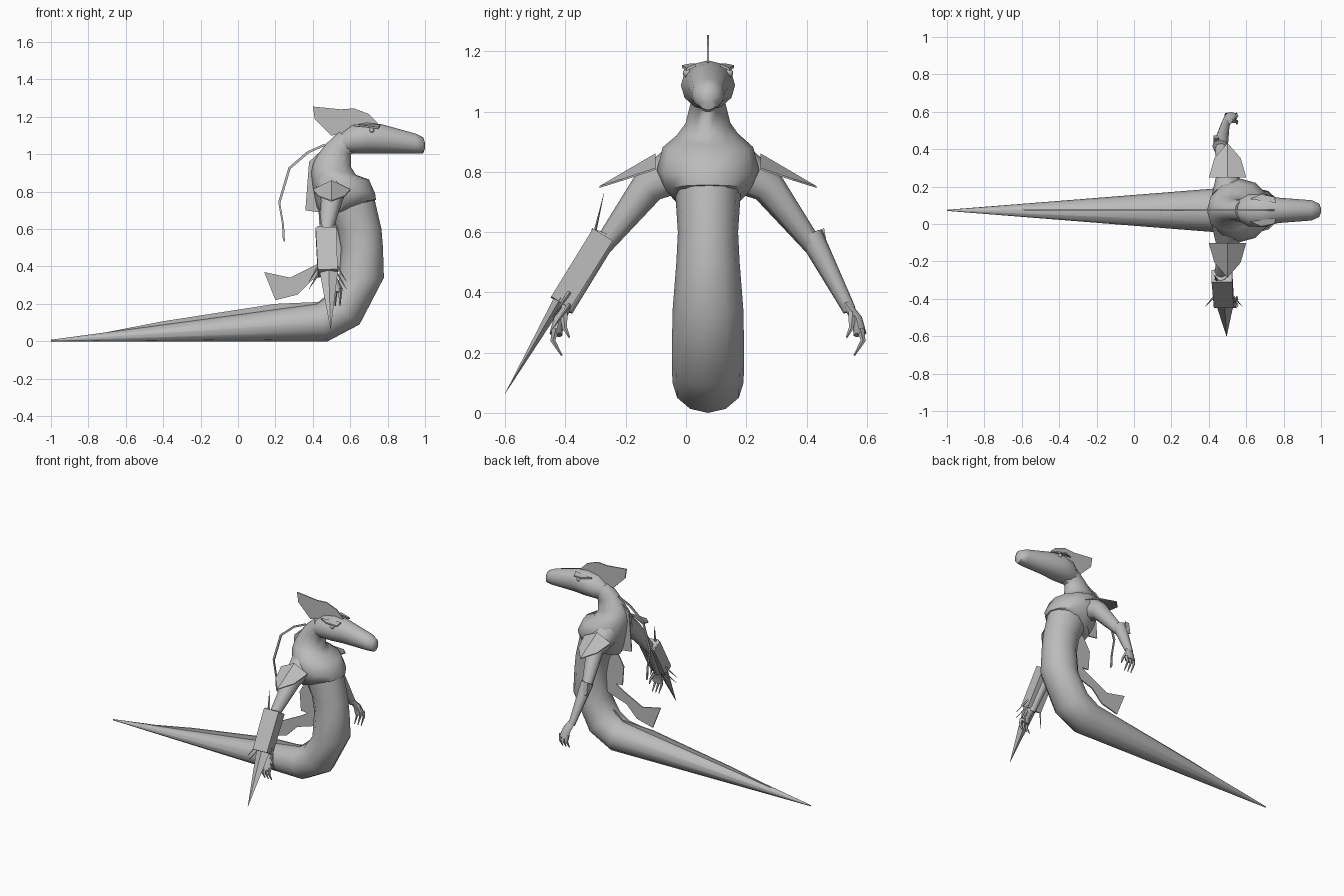
import bpy, bmesh, math
from mathutils import Vector

old = bpy.data.objects.get("Cube")
if old:
    bpy.data.objects.remove(old, do_unlink=True)

MID = .073  # y of the symmetry plane
SHADE = (.5, .5, .5, 1)

grey = bpy.data.materials.new("plain grey")
grey.use_nodes = True
grey.diffuse_color = SHADE
grey.node_tree.nodes["Principled BSDF"].inputs["Base Color"].default_value = SHADE


def finish(name, bm, smooth):
    """Turn a bmesh into a named grey object, smooth shaded if asked."""
    bmesh.ops.recalc_face_normals(bm, faces=bm.faces)
    mesh = bpy.data.meshes.new(name)
    bm.to_mesh(mesh)
    bm.free()
    mesh.materials.append(grey)
    part = bpy.data.objects.new(name, mesh)
    bpy.context.collection.objects.link(part)
    if smooth:
        bpy.ops.object.select_all(action='DESELECT')
        part.select_set(True)
        bpy.context.view_layer.objects.active = part
        bpy.ops.object.shade_smooth_by_angle(angle=math.radians(50))


def ellipse(centre, first, second, sides, turn=0):
    """Ring of points around a centre, spanned by two half axes."""
    angles = [math.tau * (k + turn) / sides for k in range(sides)]
    return [centre + first * math.cos(a) + second * math.sin(a) for a in angles]


def loft(name, rings, smooth=True):
    """Skin a list of equal rings and cap both ends."""
    bm = bmesh.new()
    rows = [[bm.verts.new(point) for point in ring] for ring in rings]
    for low, high in zip(rows, rows[1:]):
        for i in range(len(low)):
            bm.faces.new((low[i - 1], low[i], high[i], high[i - 1]))
    bm.faces.new(rows[0])
    bm.faces.new(rows[-1])
    finish(name, bm, smooth)


def trunk(name, sections):
    """Each section: back point, front point, half width across the midline."""
    rings = []
    for (back_x, back_z), (front_x, front_z), width in sections:
        back = Vector((back_x, MID, back_z))
        front = Vector((front_x, MID, front_z))
        rings.append(ellipse((back + front) / 2, (front - back) / 2, Vector((0, width, 0)), 12))
    loft(name, rings)


def limb(name, points, start, end, flat=1, sides=8, turn=0, smooth=True):
    """Tube through points, its radius changing evenly from start to end."""
    points = [Vector(p) for p in points]
    last = len(points) - 1
    rings = []
    for i, point in enumerate(points):
        way = (points[min(i + 1, last)] - points[max(i - 1, 0)]).normalized()
        across = way.cross(Vector((1, 0, 0))).normalized()
        radius = start + (end - start) * i / last
        rings.append(ellipse(point, across.cross(way) * radius, across * radius * flat, sides, turn))
    loft(name, rings, smooth)


def plate(name, points, shift):
    """Thin flat sheet: a polygon extruded by a small shift."""
    bm = bmesh.new()
    shift = Vector(shift)
    face = bm.faces.new([bm.verts.new(Vector(p) - shift / 2) for p in points])
    grown = bmesh.ops.extrude_face_region(bm, geom=[face], use_keep_orig=True)["geom"]
    moved = [item for item in grown if isinstance(item, bmesh.types.BMVert)]
    bmesh.ops.translate(bm, vec=shift, verts=moved)
    finish(name, bm, False)


def fin(name, outline):
    """Upright sheet on the midline, drawn as x and z."""
    plate(name, [(x, MID, z) for x, z in outline], (0, .008, 0))


# Straight tapering tail that bends up into the torso
trunk("tail_and_torso", [
    ((-1, .008), (-1, 0), .003),
    ((.42, .2), (.48, 0), .118),
    ((.48, .24), (.65, .09), .12),
    ((.54, .33), (.78, .34), .118),
    ((.55, .5), (.775, .5), .105),
    ((.53, .6), (.767, .6), .1),
    ((.46, .74), (.73, .76), .11),
])

# Chest shell, shoulders and neck
trunk("chest_and_neck", [
    ((.45, .66), (.66, .73), .1),
    ((.42, .72), (.738, .757), .14),
    ((.4, .82), (.733, .79), .17),
    ((.39, .9), (.7, .865), .15),
    ((.4, .95), (.63, .89), .105),
    ((.42, .99), (.605, .93), .075),
    ((.47, 1.055), (.605, 1), .058),
    ((.54, 1.12), (.66, 1.02), .06),
])

# Head with a long snout and a level jaw: x, crown height, half width
JAW = 1.005
skull = ((.55, 1.11, .05), (.61, 1.155, .085), (.69, 1.17, .09), (.77, 1.16, .068),
         (.95, 1.11, .054), (.99, 1.09, .036))
trunk("head", [((x, top), (x, JAW), width) for x, top, width in skull]
      + [((1, 1.06), (1, 1.03), .01)])

# Crest, back fins and tail fin on the midline
fin("head_crest", [(.4, 1.255), (.55, 1.24), (.62, 1.245), (.7, 1.215), (.75, 1.165),
                   (.6, 1.12), (.5, 1.1), (.41, 1.19)])
fin("upper_back_fin", [(.49, 1.06), (.38, .96), (.36, .7), (.43, .69), (.5, .8)])
fin("middle_back_fin", [(.5, .72), (.42, .58), (.43, .45), (.57, .44), (.58, .6)])
fin("lower_back_flap", [(.57, .5), (.42, .41), (.28, .34), (.14, .37), (.2, .22),
                        (.32, .25), (.4, .33), (.56, .38)])
fin("tail_fin", [(-.85, .02), (-.4, .107), (.2, .2), (.43, .21), (.5, .27), (.5, .18)])

# Strand trailing from the nape: a path doubled back on itself
strand = [(.46, 1.055), (.37, 1.015), (.27, .93), (.215, .745), (.235, .63), (.24, .54)]
fin("trailing_strand", strand + [(x + .011, z - .008) for x, z in reversed(strand)])

for side, label in ((1, "left_"), (-1, "right_")):
    def place(*points):
        """Points as x, distance out from the midline, z."""
        return [(x, MID + side * out, z) for x, out, z in points]

    # Arm from shoulder to wrist, with a small fin on the elbow
    limb(label + "upper_arm", place((.5, .08, .82), (.5, .2, .75), (.46, .36, .54)), .085, .03)
    limb(label + "forearm", place((.46, .34, .59), (.49, .47, .34)), .042, .022)
    plate(label + "elbow_fin", place((.44, .34, .56), (.44, .385, .615), (.44, .4, .53)), (.03, 0, 0))

    # Hand with curled fingers and a thumb
    limb(label + "palm", place((.49, .46, .36), (.51, .495, .31), (.52, .505, .26)), .024, .036, .6)
    for finger in range(3):
        x = .495 + finger * .025
        limb(label + "finger", place((x, .505, .28), (x, .515, .24), (x, .485, .19)), .014, .003, sides=5)
    limb(label + "thumb", place((.52, .48, .33), (.55, .475, .28), (.55, .46, .25)), .014, .003, sides=5)

    # Folded shoulder plate: two sheets meeting on a ridge
    for reach, half in ((.1, "front"), (-.1, "rear")):
        corners = place((.5, .175, .858), (.5 + reach, .175, .81),
                        (.5 + reach * .7, .28, .775), (.5, .36, .75))
        plate(label + "shoulder_plate_" + half, corners, (0, 0, .006))

    # Eye under a brow ridge
    bm = bmesh.new()
    bmesh.ops.create_uvsphere(bm, u_segments=8, v_segments=6, radius=.014)
    bmesh.ops.translate(bm, vec=place((.715, .07, 1.128))[0], verts=bm.verts)
    finish(label + "eye", bm, True)
    brow = place((.62, .06, 1.155), (.68, .086, 1.15), (.75, .072, 1.14), (.76, .04, 1.155))
    plate(label + "brow", brow, (0, 0, .009))

# Gauntlet with blade, feather and side spikes; the loop above ended on the right side
limb("gauntlet", place((.47, .35, .59), (.48, .49, .365)), .078, .075, .7, sides=4, turn=.5, smooth=False)
limb("gauntlet_blade", place((.485, .49, .38), (.495, .673, .065)), .05, .001, .4, sides=4, smooth=False)
limb("gauntlet_feather", place((.45, .385, .56), (.43, .345, .73)), .012, .001, .5, sides=4, smooth=False)
for reach in (-.1, .1):
    for lift in (0, .04):
        spike = place((.48 + reach / 2, .46, .36 + lift), (.48 + reach, .515, .28 + lift))
        limb("gauntlet_spike", spike, .007, .001, sides=4, smooth=False)
